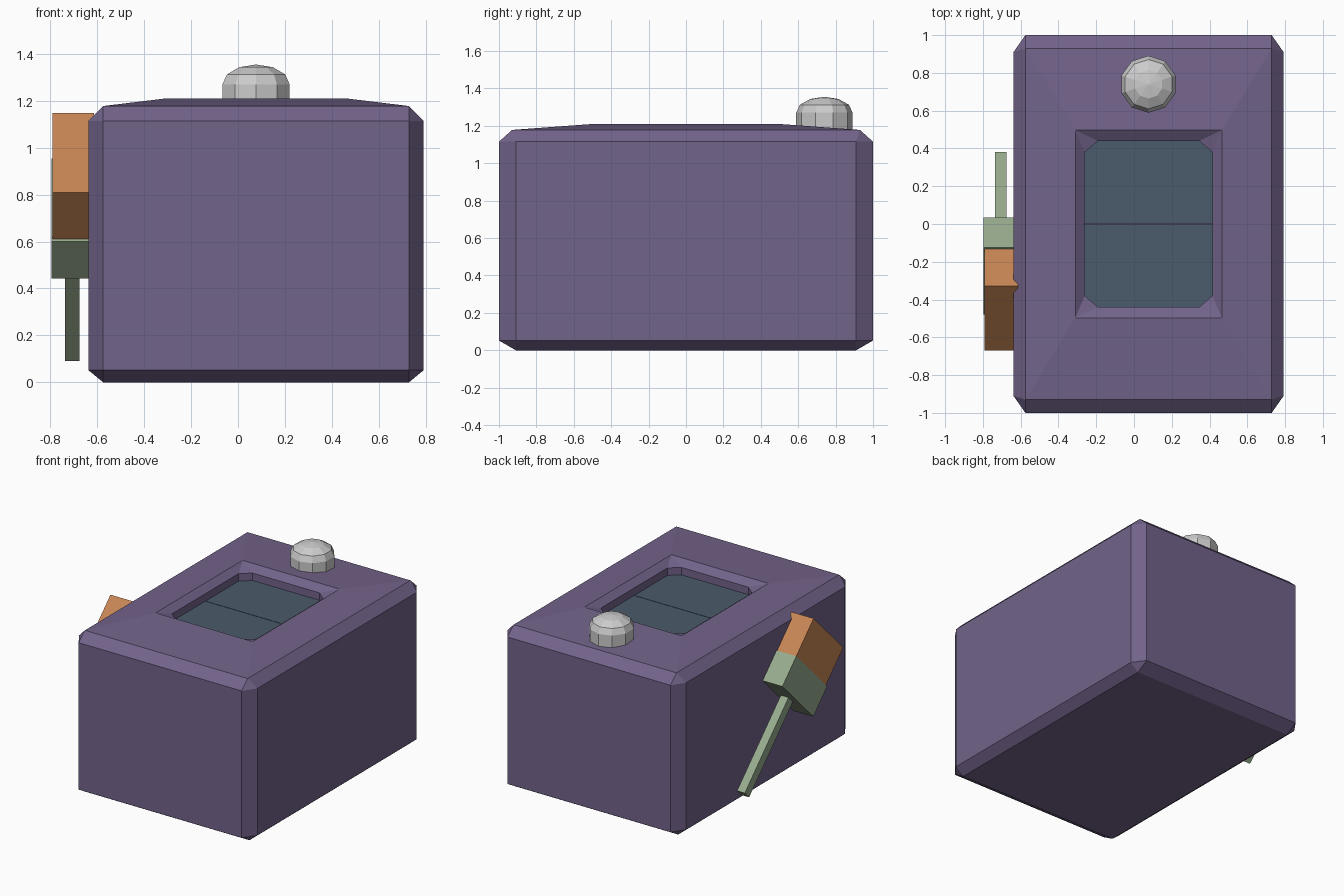
import bpy, bmesh
from math import sin, cos, tau, pi, radians
from mathutils import Matrix

if "Cube" in bpy.data.objects:
    bpy.data.objects.remove(bpy.data.objects["Cube"])

CX = 0.077  # body centre in x


def material(name, rgb):
    m = bpy.data.materials.new(name)
    m.diffuse_color = (*rgb, 1)
    m.use_nodes = True
    m.node_tree.nodes["Principled BSDF"].inputs["Base Color"].default_value = m.diffuse_color
    return m


purple = material("purple", (0.17, 0.125, 0.255))
slate = material("slate", (0.07, 0.105, 0.145))
orange = material("orange", (0.58, 0.24, 0.09))
green = material("sage_green", (0.31, 0.41, 0.27))


def finish(name, bm, mat=None):
    bmesh.ops.remove_doubles(bm, verts=bm.verts, dist=1e-5)
    bmesh.ops.recalc_face_normals(bm, faces=bm.faces)
    me = bpy.data.meshes.new(name)
    bm.to_mesh(me)
    bm.free()
    ob = bpy.data.objects.new(name, me)
    bpy.context.collection.objects.link(ob)
    if mat:
        me.materials.append(mat)
    return ob


def loft(name, rings, mat=None):
    """Skin a stack of equal-count point rings and cap both ends."""
    bm = bmesh.new()
    loops = [[bm.verts.new(p) for p in ring] for ring in rings]
    for a, b in zip(loops, loops[1:]):
        for i in range(len(a)):
            j = (i + 1) % len(a)
            bm.faces.new((a[i], a[j], b[j], b[i]))
    bm.faces.new(loops[0])
    bm.faces.new(loops[-1])
    return finish(name, bm, mat)


def chamfer_rect(hx, hy, z, cx=0.0, cy=0.0):
    """Rectangle with cut corners (zero cut collapses to a plain rectangle)."""
    q = [(hx, hy - cy), (hx - cx, hy), (cx - hx, hy), (-hx, hy - cy),
         (-hx, cy - hy), (cx - hx, -hy), (hx - cx, -hy), (hx, cy - hy)]
    return [(CX + x, y, z) for x, y in q]


# Body: chamfered box, gently pitched lid and a recessed well
loft("body", [
    chamfer_rect(0.652, 0.91, 0.0),
    chamfer_rect(0.715, 1.0, 0.052, 0.063, 0.09),
    chamfer_rect(0.715, 1.0, 1.115, 0.063, 0.09),
    chamfer_rect(0.652, 0.93, 1.178),
    chamfer_rect(0.388, 0.497, 1.21),
    chamfer_rect(0.338, 0.44, 1.172, 0.07, 0.06),
    chamfer_rect(0.338, 0.44, 1.10, 0.07, 0.06),
], purple)

# Two hatch doors meeting along the middle
for side, name in ((1, "hatch_door_back"), (-1, "hatch_door_front")):
    outline = [(0.338, 0.002), (0.338, 0.38), (0.268, 0.44),
               (-0.268, 0.44), (-0.338, 0.38), (-0.338, 0.002)]
    loft(name, [[(CX + x, side * y, z) for x, y in outline] for z in (1.105, 1.118)], slate)

# Ten-sided dome lamp on the lid
R, SIDES = 0.151, 10
profile = [(R, 1.165), (R, 1.27)]
profile += [(max(R * cos(a), 1e-7), 1.27 + 0.085 * sin(a)) for a in (pi / 6, pi / 3)]
dome = [[(CX + r * sin(tau * i / SIDES), 0.74 + r * cos(tau * i / SIDES), z)
         for i in range(SIDES)] for r, z in profile]
dome.append([(CX, 0.74, 1.355)] * SIDES)
bm = bmesh.new()
loops = [[bm.verts.new(p) for p in ring] for ring in dome]
for a, b in zip(loops, loops[1:]):
    for i in range(SIDES):
        j = (i + 1) % SIDES
        bm.faces.new((a[i], a[j], b[j], b[i]))
bm.faces.new(loops[0])
finish("dome_lamp", bm)


# Brush hung at 45 degrees on the left side
def brush_part(name, centre, size, mat):
    bm = bmesh.new()
    m = Matrix.Translation(centre) @ Matrix.Rotation(radians(-45), 4, 'X') @ Matrix.Diagonal((*size, 1))
    bmesh.ops.create_cube(bm, size=1, matrix=m)
    return finish(name, bm, mat)


brush_part("brush_bristles", (-0.703, -0.40, 0.88), (0.176, 0.28, 0.48), orange)
brush_part("brush_ferrule", (-0.708, -0.2225, 0.6985), (0.175, 0.225, 0.50), green)
brush_part("brush_handle", (-0.706, 0.0975, 0.3745), (0.062, 0.73, 0.07), green)
